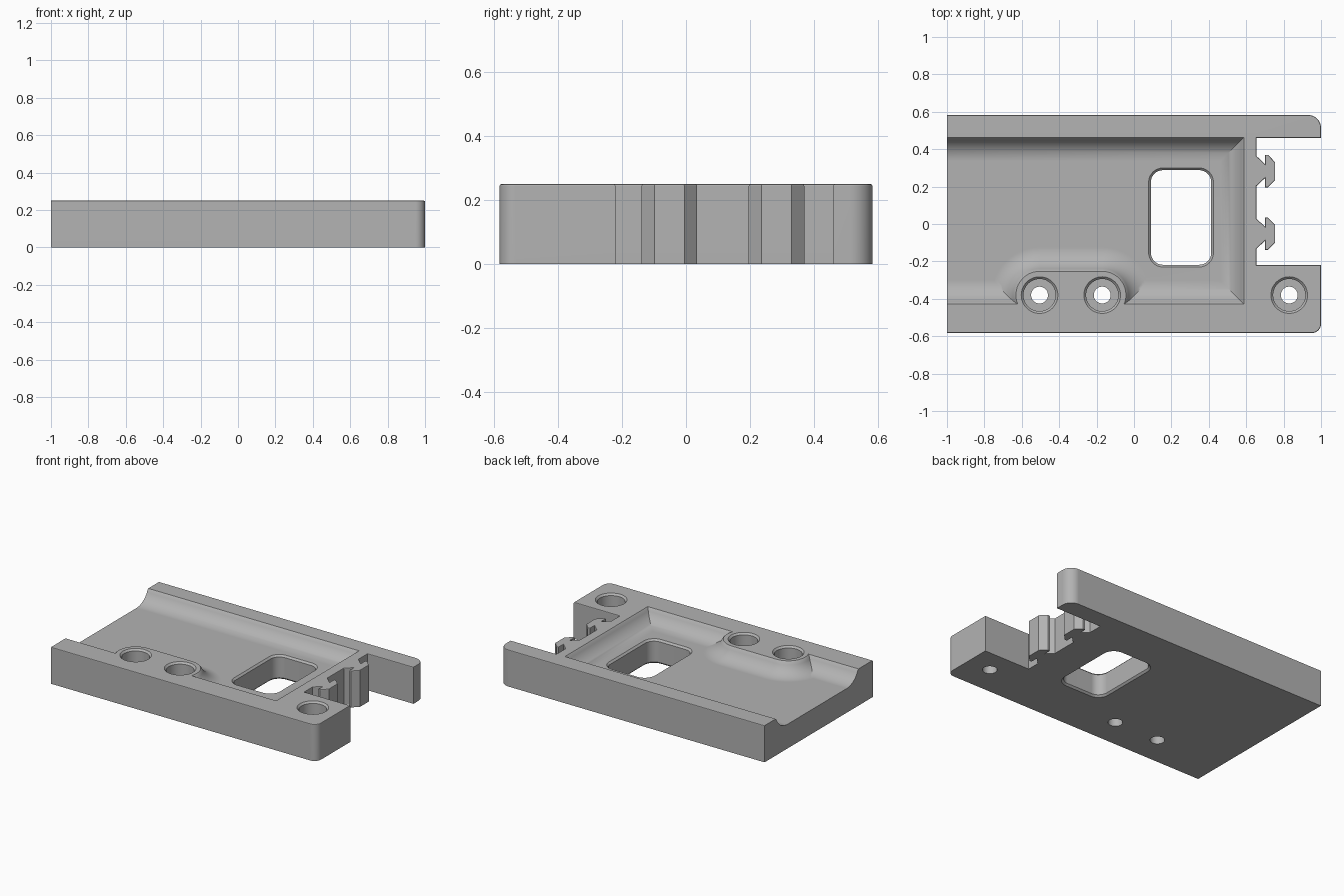
import bpy, bmesh
from math import sin, cos, acos, sqrt, radians, degrees, asin

if "Cube" in bpy.data.objects:
    bpy.data.objects.remove(bpy.data.objects["Cube"])

HEIGHT = 0.25
HALF_Y = 0.583

grey = bpy.data.materials.new("plain grey")
grey.use_nodes = True
colour = (0.45, 0.45, 0.45, 1)
grey.diffuse_color = colour
grey.node_tree.nodes["Principled BSDF"].inputs["Base Color"].default_value = colour


def arc(cx, cy, r, a0, a1, n=10):
    angles = [radians(a0 + (a1 - a0) * i / n) for i in range(n + 1)]
    return [(cx + r * cos(a), cy + r * sin(a)) for a in angles]


def loft(name, rings):
    """Closed solid through rings of equal point count: [(outline, z), ...]."""
    bm = bmesh.new()
    loops = [[bm.verts.new((x, y, z)) for x, y in pts] for pts, z in rings]
    for a, b in zip(loops, loops[1:]):
        for i in range(len(a)):
            j = (i + 1) % len(a)
            bm.faces.new((a[i], a[j], b[j], b[i]))
    bm.faces.new(loops[0])
    bm.faces.new(loops[-1])
    bmesh.ops.recalc_face_normals(bm, faces=bm.faces)
    mesh = bpy.data.meshes.new(name)
    bm.to_mesh(mesh)
    bm.free()
    mesh.materials.append(grey)
    obj = bpy.data.objects.new(name, mesh)
    bpy.context.collection.objects.link(obj)
    return obj


# Base plate outline, with a notch holding two barbed hooks
def hook(cy):
    half = [(0.655, 0.08), (0.70, 0.038), (0.70, 0.087), (0.716, 0.087), (0.755, 0.047)]
    return [(x, cy - y) for x, y in half] + [(x, cy + y) for x, y in reversed(half)]


outline = [(-1, -HALF_Y)] + arc(0.95, 0.05 - HALF_Y, 0.05, -90, 0)
outline += [(1, -0.22), (0.655, -0.22)] + hook(-0.052) + hook(0.283)
outline += [(0.655, 0.46), (1, 0.46)] + arc(0.93, HALF_Y - 0.07, 0.07, 0, 90)
outline += [(-1, HALF_Y)]
plate = loft("base_plate", [(outline, 0), (outline, HEIGHT)])

# Softened top edges, except at the open end
bm = bmesh.new()
bm.from_mesh(plate.data)
top_edges = [e for e in bm.edges
             if all(v.co.z > HEIGHT - 0.001 for v in e.verts)
             and any(v.co.x > -0.99 for v in e.verts)]
bmesh.ops.bevel(bm, geom=top_edges, offset=0.007, segments=2, profile=0.5, affect='EDGES')
bm.to_mesh(plate.data)
bm.free()


# Recess outline at inward offset d: a rectangle less a stadium round two bores
BORE_Y, BORE_A, BORE_B = -0.38, -0.505, -0.17


def recess_outline(d):
    r, low, high, right = 0.135 + d, -0.42 + d, 0.455 - d, 0.58 - d
    a = degrees(asin((low - BORE_Y) / r))
    pts = [(-1.2, low)] + arc(BORE_A, BORE_Y, r, 180 - a, 90, 16)
    pts += arc(BORE_B, BORE_Y, r, 90, a, 16)
    return pts + [(right, low), (right, high), (-1.2, high)]


FLOOR, RADIUS, LIP = 0.165, 0.13, 0.242
steep = acos((RADIUS - (LIP - FLOOR)) / RADIUS)
width = RADIUS * sin(steep)
rings = [(recess_outline(-0.016), HEIGHT + 0.008)]
for i in range(11):
    t = steep * (1 - i / 10)
    rings.append((recess_outline(width - RADIUS * sin(t)), FLOOR + RADIUS * (1 - cos(t))))
cutters = [loft("recess_cutter", rings)]


# Window with chamfered rims
def rounded_rect(grow):
    x0, x1, y0, y1, r = 0.09, 0.413, -0.218, 0.288, 0.065
    pts = []
    for cx, cy, a in ((x1 - r, y1 - r, 0), (x0 + r, y1 - r, 90),
                      (x0 + r, y0 + r, 180), (x1 - r, y0 + r, 270)):
        pts += arc(cx, cy, r + grow, a, a + 90, 8)
    return pts


CH = 0.012
cutters.append(loft("window_cutter", [
    (rounded_rect(2 * CH), -CH), (rounded_rect(0), CH),
    (rounded_rect(0), FLOOR - CH), (rounded_rect(2 * CH), FLOOR + CH)]))

# Counterbored screw holes
for x in (BORE_A, BORE_B, 0.83):
    steps = [(0.045, -0.05), (0.045, 0.1), (0.086, 0.1), (0.086, HEIGHT - CH),
             (0.086 + 2 * CH, HEIGHT + CH)]
    cutters.append(loft("bore_cutter", [(arc(x, BORE_Y, r, 0, 352.5, 47), z) for r, z in steps]))

# Cut everything out of the plate
bpy.ops.object.select_all(action='DESELECT')
bpy.context.view_layer.objects.active = plate
plate.select_set(True)
for cutter in cutters:
    cutter.hide_render = True
    mod = plate.modifiers.new("cut", 'BOOLEAN')
    mod.operation = 'DIFFERENCE'
    mod.solver = 'EXACT'
    mod.object = cutter
    bpy.ops.object.modifier_apply(modifier=mod.name)
    bpy.data.objects.remove(cutter)

bpy.ops.object.shade_smooth_by_angle(angle=radians(28))
normals = plate.modifiers.new("flat face normals", 'WEIGHTED_NORMAL')
normals.keep_sharp = True
